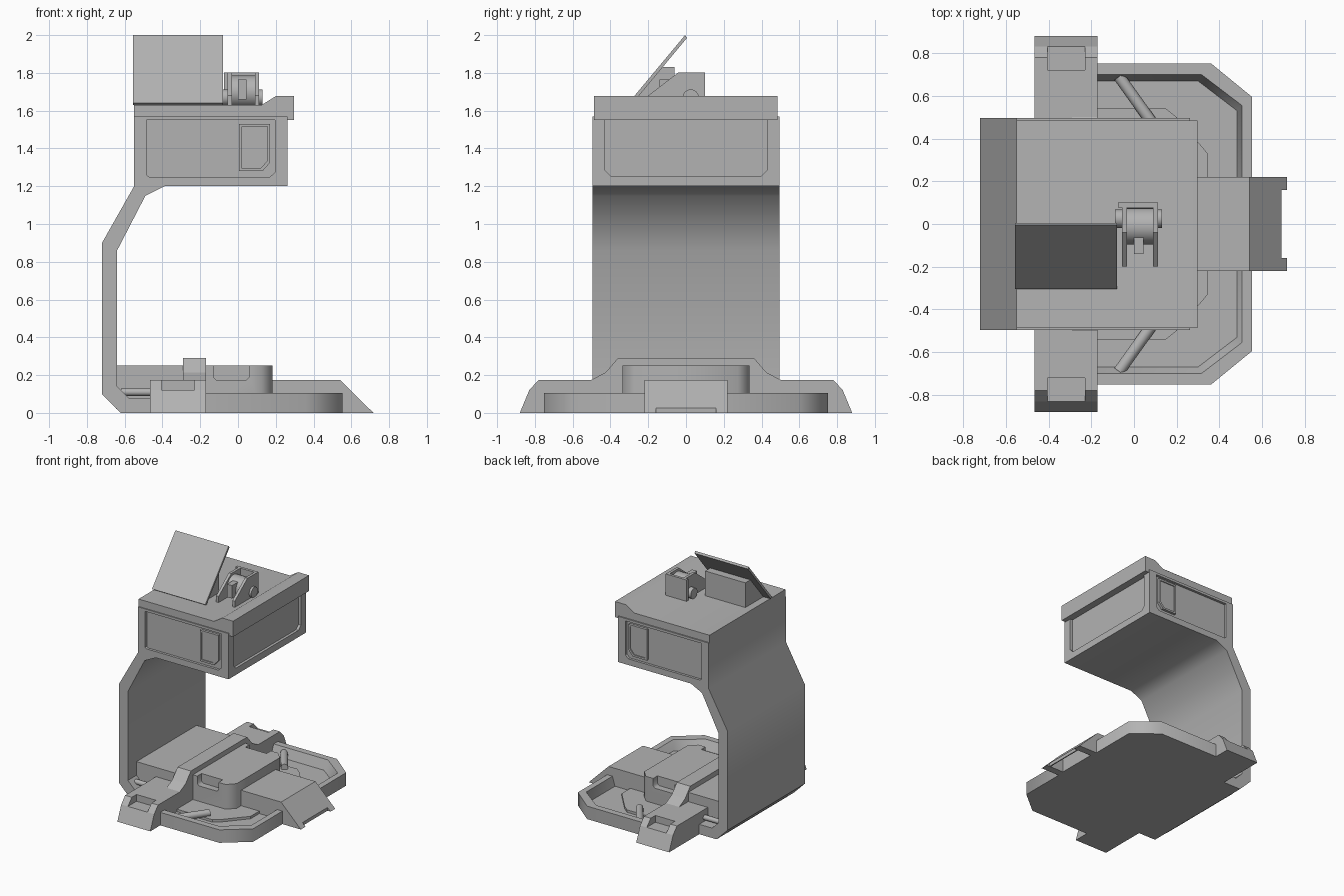
import bpy, bmesh, math
from mathutils import Vector

if "Cube" in bpy.data.objects:
    bpy.data.objects.remove(bpy.data.objects["Cube"])

grey = bpy.data.materials.new("dark_grey")
grey.diffuse_color = (.45, .45, .45, 1)
grey.use_nodes = True
grey.node_tree.nodes["Principled BSDF"].inputs["Base Color"].default_value = grey.diffuse_color


def prism(name, pts, axis, a, b, taper=1.0):
    """Extrude a 2D profile along an axis: x uses (y,z), y uses (x,z), z uses (x,y); taper scales the start."""
    def place(p, d):
        return {'x': (d, p[0], p[1]), 'y': (p[0], d, p[1]), 'z': (p[0], p[1], d)}[axis]
    bm = bmesh.new()
    lo = [bm.verts.new(place((p[0] * taper, p[1] * taper), a)) for p in pts]
    hi = [bm.verts.new(place(p, b)) for p in pts]
    bm.faces.new(lo)
    bm.faces.new(hi)
    n = len(pts)
    for i in range(n):
        j = (i + 1) % n
        bm.faces.new((lo[i], lo[j], hi[j], hi[i]))
    bmesh.ops.recalc_face_normals(bm, faces=bm.faces)
    me = bpy.data.meshes.new(name)
    bm.to_mesh(me)
    bm.free()
    me.materials.append(grey)
    ob = bpy.data.objects.new(name, me)
    bpy.context.collection.objects.link(ob)
    return ob


def box(name, x0, x1, y0, y1, z0, z1):
    return prism(name, [(x0, y0), (x1, y0), (x1, y1), (x0, y1)], 'z', z0, z1)


def smooth(ob, degrees):
    bpy.ops.object.select_all(action='DESELECT')
    ob.select_set(True)
    bpy.context.view_layer.objects.active = ob
    bpy.ops.object.shade_smooth_by_angle(angle=math.radians(degrees))


def tube(name, p, q, r, sides=16):
    p, q = Vector(p), Vector(q)
    bpy.ops.mesh.primitive_cylinder_add(vertices=sides, radius=r, depth=(q - p).length, location=(p + q) / 2)
    ob = bpy.context.object
    ob.name = name
    ob.rotation_euler = (q - p).to_track_quat('Z', 'Y').to_euler()
    ob.data.materials.append(grey)
    smooth(ob, 40)


def cut(ob, *cutters):
    bpy.context.view_layer.objects.active = ob
    for c in cutters:
        m = ob.modifiers.new("cut", 'BOOLEAN')
        m.operation, m.solver, m.object = 'DIFFERENCE', 'EXACT', c
        bpy.ops.object.modifier_apply(modifier=m.name)
        bpy.data.objects.remove(c, do_unlink=True)


def mirrored(pts):
    return pts + [(-u, v) for u, v in reversed(pts)]


# C-shaped body: foot, column and head in one profile
body = prism("body", [(-.465, 0), (-.62, 0), (-.72, .1), (-.72, .9), (-.55, 1.2), (-.55, 1.57),
                      (.262, 1.57), (.262, 1.2), (-.39, 1.2), (-.49, 1.15), (-.64, .86),
                      (-.64, .14), (-.58, .08), (-.465, .08)], 'y', -.495, .495)
side_panel = [(-.485, 1.26), (-.47, 1.25), (.17, 1.25), (.197, 1.275), (.197, 1.55), (-.485, 1.55)]
front_panel = mirrored([(.43, 1.55), (.43, 1.285), (.40, 1.255)])
cut(body, prism("c1", side_panel, 'y', -.6, -.475), prism("c2", side_panel, 'y', .475, .6),
    prism("c3", front_panel, 'x', .24, .4))
smooth(body, 40)

# Roof with raised lip
roof = prism("roof", [(-.55, 1.55), (-.55, 1.63), (.125, 1.63), (.2, 1.677), (.297, 1.677), (.297, 1.55)],
             'y', -.487, .485)
smooth(roof, 40)

# Side windows with a raised frame
for s, side in ((-1, "front"), (1, "rear")):
    outer = [(.005, 1.28), (.13, 1.28), (.17, 1.325), (.17, 1.53), (.005, 1.53)]
    inner = [(.02, 1.295), (.12, 1.295), (.155, 1.335), (.155, 1.515), (.02, 1.515)]
    frame = prism(side + "_window", outer, 'y', s * .47, s * .495)
    cut(frame, prism("c", inner, 'y', s * .487, s * .55))

# Tray with rim, sloping inner wall and sunken floor
rim = [(-.46, -.752), (.36, -.752), (.552, -.595), (.552, .595), (.36, .752), (-.46, .752)]
well = [(-.4, -.70), (.315, -.70), (.505, -.555), (.505, .555), (.315, .70), (-.4, .70)]
tray = prism("tray", rim, 'z', 0, .105)
cut(tray, prism("c", well, 'z', .03, .105001, .955))
smooth(tray, 55)
prism("floor_plate", [(-.3, -.54), (.15, -.54), (.2, -.5), (.345, -.33), (.345, .33), (.2, .5), (.15, .54),
                      (-.3, .54)], 'z', .02, .05)

# Bands across the base with sloping ends and latch pockets
ramps = prism("side_ramps", mirrored([(.88, 0), (.83, .12), (.78, .175)]), 'x', -.465, -.17)
cut(ramps, *[box("c", -.405, -.23, min(s * .72, s * .84), max(s * .72, s * .84), .12, .3) for s in (-1, 1)])
prism("bridge_band", mirrored([(.5, .1), (.5, .175), (.425, .215), (.36, .29)]), 'x', -.29, -.17)
box("rear_platform", -.645, -.285, -.385, .385, .02, .25)

# Central platform with latch notches
platform = prism("centre_platform", [(-.2, -.335), (.125, -.335), (.182, -.275), (.182, .275), (.125, .335),
                                     (-.2, .335)], 'z', .02, .25)
notch = [(-.13, .26), (-.13, .19), (-.115, .175), (.045, .175), (.06, .19), (.06, .26)]
cut(platform, prism("c1", notch, 'y', -.4, -.28), prism("c2", notch, 'y', .28, .4))
smooth(platform, 50)

# Front ramp with notched toe, hollow underneath
ramp = prism("front_ramp", [(.15, 0), (.15, .175), (.54, .175), (.717, 0)], 'y', -.22, .22)
cut(ramp, box("c1", .69, .8, -.16, .16, -.1, .1),
    prism("c2", [(.56, -.1), (.56, .12), (.68, .005), (.70, -.1)], 'y', -.16, .16))

# Pipes in the tray and beside the column
for s, side in ((-1, "front"), (1, "rear")):
    tube(side + "_cross_pipe", (-.07, s * .69, .065), (.08, s * .48, .065), .027)
    tube(side + "_foot_pipe", (-.62, s * .425, .11), (-.46, s * .425, .11), .02)

# Tilted screen and its wedge support
prism("screen", [(-.305, 1.64), (-.29, 1.63), (.005, 1.985), (-.005, 2.0)], 'x', -.557, -.08)
prism("screen_support", [(-.29, 1.63), (-.2, 1.75), (-.13, 1.83), (-.06, 1.83), (-.06, 1.63)], 'x', -.49, -.13)

# Hinge bracket: two cheeks, back wall, roller and axle
cheek = [(-.2, 1.63), (-.2, 1.68), (-.04, 1.803), (.098, 1.803), (.098, 1.63)]
for x, side in ((-.055, "left"), (.09, "right")):
    prism(side + "_bracket_cheek", cheek, 'x', x, x + .022)
box("bracket_back", -.075, .112, .078, .1, 1.63, 1.803)
tube("bracket_roller", (-.04, -.01, 1.70), (.095, -.01, 1.70), .085, 24)
tube("bracket_axle", (-.09, .025, 1.67), (.13, .025, 1.67), .043, 16)
box("bracket_arm", .0, .045, -.14, -.03, 1.66, 1.765)
